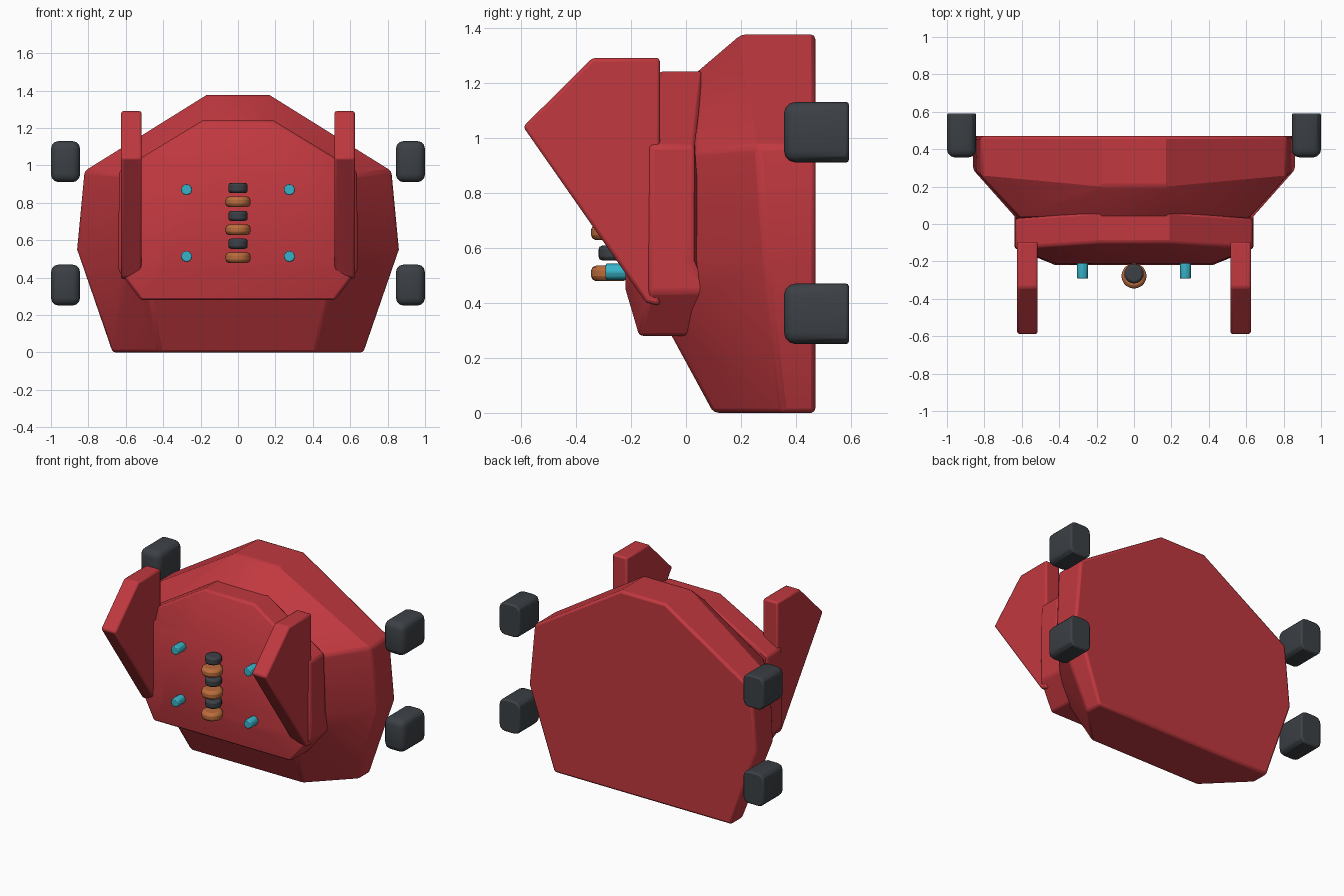
import bpy, bmesh, math
from mathutils import Matrix

if "Cube" in bpy.data.objects:
    bpy.data.objects.remove(bpy.data.objects["Cube"])


def material(name, rgb):
    m = bpy.data.materials.new(name)
    m.use_nodes = True
    m.diffuse_color = (*rgb, 1)
    m.node_tree.nodes["Principled BSDF"].inputs["Base Color"].default_value = (*rgb, 1)
    return m


red = material("red paint", (0.53, 0.04, 0.05))
dark = material("dark rubber", (0.045, 0.052, 0.06))
teal = material("teal", (0.04, 0.45, 0.58))
copper = material("copper", (0.5, 0.15, 0.045))


def finish(bm, name, mat, bevel=0.0, segments=2):
    """Turn a bmesh into a bevelled, shaded object."""
    bmesh.ops.recalc_face_normals(bm, faces=bm.faces)
    me = bpy.data.meshes.new(name)
    bm.to_mesh(me)
    bm.free()
    me.materials.append(mat)
    ob = bpy.data.objects.new(name, me)
    bpy.context.collection.objects.link(ob)
    if bevel:
        mod = ob.modifiers.new("Bevel", "BEVEL")
        mod.width, mod.segments = bevel, segments
        mod.limit_method, mod.angle_limit = "ANGLE", math.radians(35)
    bpy.ops.object.select_all(action="DESELECT")
    ob.select_set(True)
    bpy.context.view_layer.objects.active = ob
    bpy.ops.object.shade_smooth_by_angle(angle=math.radians(30))
    return ob


def loft(name, rings, mat, bevel):
    """Skin half outlines, mirrored in x, from back to front and cap the ends."""
    bm = bmesh.new()
    loops = []
    for ring in rings:
        full = ring + [(-x, y, z) for x, y, z in reversed(ring)]
        loops.append([bm.verts.new(p) for p in full])
    n = len(loops[0])
    for a, b in zip(loops, loops[1:]):
        for i in range(n):
            j = (i + 1) % n
            bm.faces.new((a[i], a[j], b[j], b[i]))
    bm.faces.new(loops[0])
    bm.faces.new(loops[-1])
    return finish(bm, name, mat, bevel)


def cylinder(name, radius, depth, sides, location, mat, rotation=None, bevel=0.0):
    bm = bmesh.new()
    turn = rotation or Matrix()
    bmesh.ops.create_cone(bm, cap_ends=True, segments=sides, radius1=radius,
                          radius2=radius, depth=depth,
                          matrix=Matrix.Translation(location) @ turn)
    return finish(bm, name, mat, bevel)


# Main hull: flat back, flared rim, tapering forward
outline = [(0.17, 1.375), (0.82, 0.97), (0.86, 0.55), (0.67, 0), (0.42, 0)]
rim_depth = [0.2, 0.26, 0.29, 0.35, 0.1]
loft("hull", [
    [(x, 0.47, z) for x, z in outline],
    [(x, y, z) for (x, z), y in zip(outline, rim_depth)],
    [(0.17, 0.03, 1.23), (0.61, 0.03, 0.95), (0.62, 0.02, 0.55),
     (0.58, -0.02, 0.42), (0.48, -0.09, 0.35)],
], red, 0.016)

# Chest plate with a raised, tapered face
plate = [(0.19, 1.24), (0.635, 0.97), (0.64, 0.55), (0.64, 0.44), (0.52, 0.28)]
back_depth = [0.065, 0.03, 0.015, 0.09, 0.05]
front_depth = [-0.1, -0.13, -0.13, -0.13, -0.17]
loft("chest_plate", [
    [(x, y, z) for (x, z), y in zip(plate, back_depth)],
    [(x, y, z) for (x, z), y in zip(plate, front_depth)],
    [(0.17, -0.21, 0.96), (0.42, -0.21, 0.95), (0.42, -0.215, 0.6),
     (0.42, -0.22, 0.5), (0.4, -0.22, 0.45)],
], red, 0.014)

# Upright side fins
fin = [(-0.095, 1.29), (-0.34, 1.29), (-0.592, 1.04), (-0.145, 0.4), (-0.095, 0.39)]
for side, s in (("left", 1), ("right", -1)):
    bm = bmesh.new()
    face = bm.faces.new([bm.verts.new((s * 0.515, y, z)) for y, z in fin])
    ext = bmesh.ops.extrude_face_region(bm, geom=[face])
    moved = [v for v in ext["geom"] if isinstance(v, bmesh.types.BMVert)]
    bmesh.ops.translate(bm, verts=moved, vec=(s * 0.11, 0, 0))
    bm.faces.ensure_lookup_table()
    if face.is_valid and len(bm.faces) < len(fin) + 2:
        bm.faces.new(face.verts)
    finish(bm, side + "_fin", red, 0.012)

# Rounded rubber blocks at the back corners, nearly flat at the rear
for side, s in (("left", 1), ("right", -1)):
    for level, z in (("upper", 1.02), ("lower", 0.36)):
        bm = bmesh.new()
        place = Matrix.Translation((s * 0.922, 0.474, z))
        bmesh.ops.create_cube(bm, size=1, matrix=place @ Matrix.Diagonal((0.156, 0.236, 0.22, 1)))
        edges = [e for e in bm.edges if min(v.co.y for v in e.verts) < 0.47]
        bmesh.ops.bevel(bm, geom=edges, offset=0.042, segments=3, profile=0.5, affect="EDGES")
        finish(bm, f"{level}_{side}_block", dark, 0.01)

# Stacked column of alternating rings
for i in range(3):
    z = 0.507 + i * 0.149
    cylinder(f"copper_ring_{i + 1}", 0.067, 0.056, 20, (0, -0.278, z), copper, bevel=0.018)
    cylinder(f"dark_ring_{i + 1}", 0.052, 0.054, 20, (0, -0.266, z + 0.074), dark, bevel=0.014)

# Four studs on the chest
forward = Matrix.Rotation(math.pi / 2, 4, "X")
for side, s in (("left", 1), ("right", -1)):
    for level, z in (("upper", 0.87), ("lower", 0.513)):
        cylinder(f"{level}_{side}_stud", 0.031, 0.1, 8, (s * 0.275, -0.242, z), teal, forward, 0.006)
